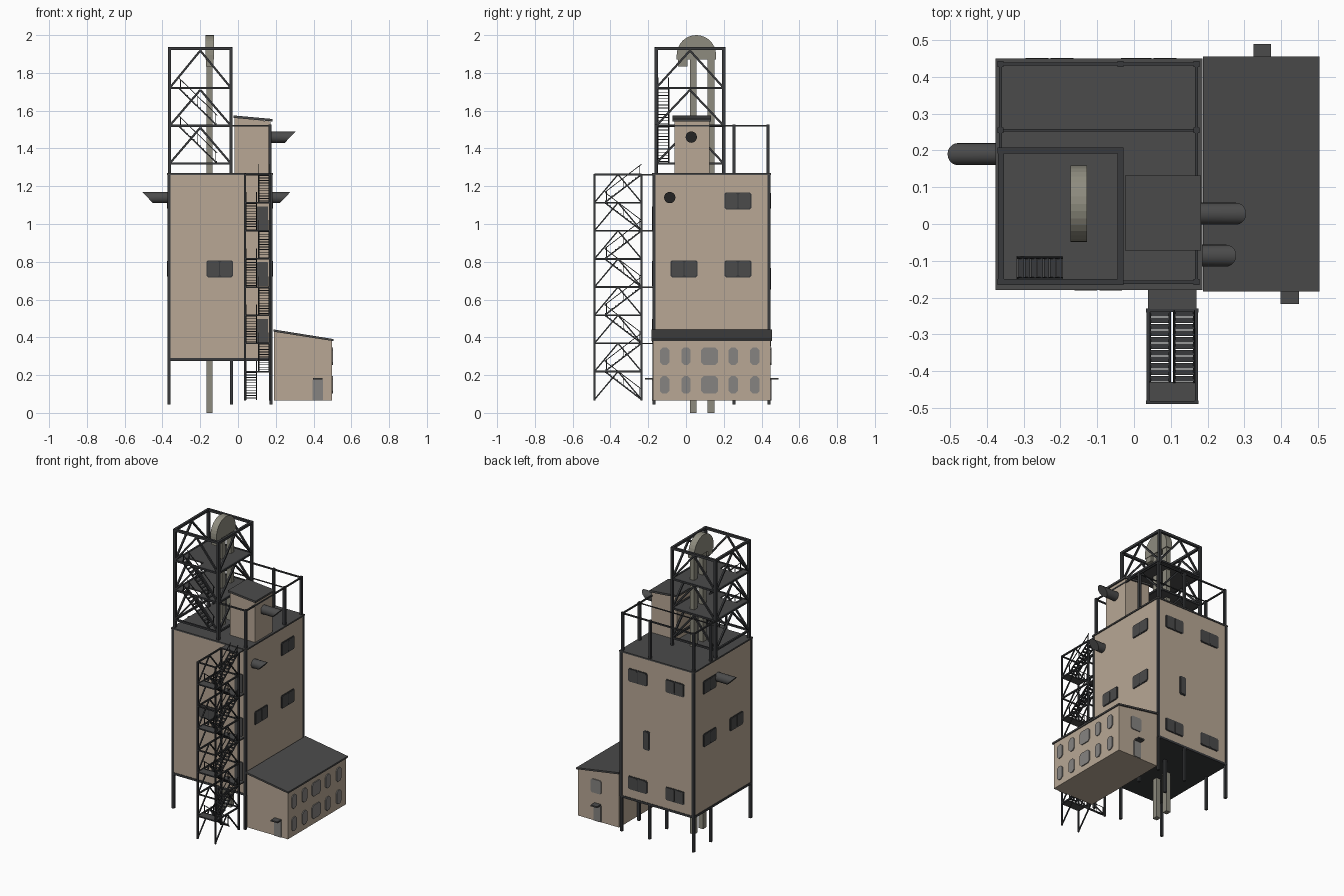
import bpy, bmesh, math
from mathutils import Vector

if "Cube" in bpy.data.objects:
    bpy.data.objects.remove(bpy.data.objects["Cube"])


def material(name, r, g, b):
    m = bpy.data.materials.new(name)
    m.use_nodes = True
    m.diffuse_color = (r, g, b, 1)
    m.node_tree.nodes["Principled BSDF"].inputs["Base Color"].default_value = (r, g, b, 1)
    return m


TAN = material("tan cladding", 0.48, 0.39, 0.30)
DARK = material("dark grey roofing", 0.07, 0.07, 0.07)
STEEL = material("charcoal steel", 0.04, 0.042, 0.045)
GLASS = material("grey glass", 0.24, 0.23, 0.22)
METAL = material("olive grey metal", 0.27, 0.26, 0.21)


class Part:
    """Collects simple solids into one named object."""

    def __init__(self, name, mat):
        self.name, self.mat, self.bm = name, mat, bmesh.new()

    def loft(self, a, b):
        """Solid between two matching point loops."""
        va = [self.bm.verts.new(p) for p in a]
        vb = [self.bm.verts.new(p) for p in b]
        self.bm.faces.new(va)
        self.bm.faces.new(vb)
        n = len(va)
        return [self.bm.faces.new((va[i], va[(i + 1) % n], vb[(i + 1) % n], vb[i])) for i in range(n)]

    def box(self, x0, x1, y0, y1, z0, z1, z0b=None, z1b=None):
        """Box whose bottom and top may slope to other heights at x1."""
        z0b = z0 if z0b is None else z0b
        z1b = z1 if z1b is None else z1b
        ring = lambda y: [(x0, y, z0), (x1, y, z0b), (x1, y, z1b), (x0, y, z1)]
        self.loft(ring(y0), ring(y1))

    def bar(self, p, q, w=0.01):
        """Square bar from p to q."""
        p, q = Vector(p), Vector(q)
        d = (q - p).normalized()
        up = Vector((0, 0, 1)) if abs(d.z) < 0.95 else Vector((0, 1, 0))
        s = d.cross(up).normalized()
        t = s.cross(d)
        ring = [(s * i + t * j) * w / 2 for i, j in ((-1, -1), (1, -1), (1, 1), (-1, 1))]
        self.loft([p + r for r in ring], [q + r for r in ring])

    def plate(self, wall, at, u, z, w, h, cut=0.008, depth=0.006):
        """Thin chamfered plate on a wall such as '+x' placed at coordinate at."""
        s = 1 if wall[0] == "+" else -1
        a, b, c = w / 2, h / 2, cut
        outline = [(-a, c - b), (c - a, -b), (a - c, -b), (a, c - b),
                   (a, b - c), (a - c, b), (c - a, b), (-a, b - c)]

        def place(d):
            if wall[1] == "x":
                return [(at + s * d, u + i, z + j) for i, j in outline]
            return [(u + i, at + s * d, z + j) for i, j in outline]
        self.loft(place(-0.004), place(depth))

    def done(self):
        bmesh.ops.recalc_face_normals(self.bm, faces=self.bm.faces)
        me = bpy.data.meshes.new(self.name)
        self.bm.to_mesh(me)
        self.bm.free()
        me.materials.append(self.mat)
        ob = bpy.data.objects.new(self.name, me)
        bpy.context.scene.collection.objects.link(ob)
        return ob


def single_box(name, mat, *dims):
    p = Part(name, mat)
    p.box(*dims)
    return p.done()


# Main building
X0, X1, Y0, Y1, TOP = -0.37, 0.18, -0.175, 0.445, 1.26
single_box("main_walls", TAN, X0, X1, Y0, Y1, 0.29, TOP)
single_box("main_roof", DARK, X0 - 0.006, X1 + 0.006, Y0 - 0.005, Y1 + 0.005, TOP, TOP + 0.01)
single_box("main_floor", STEEL, X0 - 0.003, X1 + 0.003, Y0 - 0.003, Y1 + 0.003, 0.275, 0.29)

# Legs under the building and posts along its corners
legs = Part("support_legs", STEEL)
for x in (-0.365, -0.035, 0.174):
    for y in (-0.17, 0.255, 0.44):
        legs.bar((x, y, 0.045), (x, y, 0.29), 0.016)
legs.done()
posts = Part("corner_posts", STEEL)
for x in (X0 + 0.005, X1 - 0.005):
    for y in (Y0 + 0.005, Y1 - 0.005):
        posts.bar((x, y, 0.28), (x, y, TOP), 0.017)
posts.done()

# Shuttered windows of the main building: wall, coordinate, along, height
frames, panes = Part("window_frames", STEEL), Part("window_panes", DARK)
spots = [("-y", Y0, -0.097, 0.763)]
for wall, at in (("+x", X1), ("-x", X0)):
    spots += [(wall, at, 0.275, 1.122), (wall, at, 0.275, 0.763), (wall, at, -0.01, 0.763)]
for x in (0.05, -0.23):
    spots += [("+y", Y1, x, 1.122), ("+y", Y1, x, 0.392)]
for wall, at, u, z in spots:
    frames.plate(wall, at, u, z, 0.142, 0.09, depth=0.003)
    for side in (-1, 1):
        panes.plate(wall, at, u + side * 0.034, z, 0.062, 0.082)
frames.plate("+y", Y1, -0.017, 0.71, 0.05, 0.13, depth=0.003)
panes.plate("+y", Y1, -0.017, 0.71, 0.036, 0.115)
frames.done()
panes.done()

# Doors opening onto the stair landings
doors = Part("landing_doors", DARK)
for z in (0.37, 0.67, 0.965):
    doors.plate("-y", Y0, 0.13, z + 0.065, 0.06, 0.125, 0.003)
doors.done()

# Low annex with lean-to roof
single_box("annex_walls", TAN, 0.19, 0.497, -0.175, 0.447, 0.065, 0.43, 0.065, 0.382)
single_box("annex_roof", DARK, 0.187, 0.505, -0.183, 0.456, 0.43, 0.442, 0.38, 0.391)
glass = Part("annex_windows", GLASS)
for z in (0.148, 0.3):
    for y, w in ((-0.113, 0.05), (0, 0.05), (0.125, 0.09), (0.25, 0.05), (0.365, 0.05)):
        glass.plate("+x", 0.497, y, z, w, 0.092, 0.014)
glass.plate("+y", 0.447, 0.36, 0.3, 0.08, 0.092, 0.01)
glass.done()
doors = Part("annex_doors", GLASS)
doors.plate("-y", -0.175, 0.423, 0.122, 0.055, 0.112, 0.003)
doors.plate("+y", 0.447, 0.35, 0.122, 0.055, 0.112, 0.003)
doors.done()
canopy = Part("door_canopies", DARK)
canopy.box(0.398, 0.448, -0.218, -0.175, 0.177, 0.186)
canopy.box(0.325, 0.373, 0.447, 0.49, 0.177, 0.186)
canopy.done()

# Rooftop cabin
single_box("cabin_walls", TAN, -0.018, 0.172, -0.062, 0.124, TOP, 1.562, TOP, 1.543)
single_box("cabin_roof", DARK, -0.025, 0.182, -0.072, 0.132, 1.562, 1.575, 1.543, 1.556)


# Vent ducts with slanted mouths
def duct(name, x, tip, y, z, r=0.03, n=20):
    s = 1 if tip > x else -1
    p = Part(name, DARK)
    ring = [(r * math.cos(2 * math.pi * i / n), r * math.sin(2 * math.pi * i / n)) for i in range(n)]
    sides = p.loft([(x, y + a, z + b) for a, b in ring],
                   [(tip - s * (r - b) * 0.95, y + a, z + b) for a, b in ring])
    for f in sides:
        f.smooth = True
    p.done()


duct("cabin_duct", 0.165, 0.305, 0.028, 1.46)
duct("front_duct", 0.175, 0.278, -0.086, 1.14)
duct("side_duct", -0.365, -0.507, 0.19, 1.14)

# Roof railing
rail = Part("roof_railing", STEEL)
path = [(-0.363, 0.2), (-0.363, 0.255), (-0.363, 0.435), (-0.037, 0.435),
        (0.17, 0.435), (0.17, 0.255), (0.17, -0.158), (-0.037, -0.158)]
for x, y in path[1:-1]:
    rail.bar((x, y, TOP), (x, y, 1.528), 0.016)
for (xa, ya), (xb, yb) in zip(path, path[1:]):
    rail.bar((xa, ya, 1.52), (xb, yb, 1.52), 0.009)
rail.bar((-0.363, 0.255, 1.52), (0.17, 0.255, 1.52), 0.006)
rail.done()

# Lattice head tower
TX, TY = (-0.362, -0.037), (-0.158, 0.2)
corners = [(TX[0], TY[0]), (TX[1], TY[0]), (TX[1], TY[1]), (TX[0], TY[1])]
levels = (1.32, 1.52, 1.72, 1.928)
tower = Part("tower_frame", STEEL)
for i, (x, y) in enumerate(corners):
    tower.bar((x, y, TOP), (x, y, 1.935), 0.017)
    x2, y2 = corners[(i + 1) % 4]
    for k, z in enumerate(levels):
        tower.bar((x, y, z), (x2, y2, z), 0.016 if k == 3 else 0.012)
    for lo, hi in zip(levels, levels[1:]):
        mid = ((x + x2) / 2, (y + y2) / 2, hi - 0.01)
        tower.bar((x, y, lo), mid, 0.011)
        tower.bar((x2, y2, lo), mid, 0.011)
tower.done()
deck = Part("tower_decks", DARK)
for z in (1.52, 1.72):
    deck.box(*TX, -0.088, TY[1], z - 0.005, z + 0.003)
    deck.box(-0.195, TX[1], TY[0], -0.088, z - 0.005, z + 0.003)
    deck.box(TX[0], -0.32, TY[0], -0.088, z - 0.005, z + 0.003)
deck.done()


# A stair flight: two stringers, treads and handrails between two ends
def flight(part, a, b, across, steps):
    a, b, side = Vector(a), Vector(b), Vector(across) / 2
    for s in (side, -side):
        part.bar(a + s, b + s, 0.007)
        lift = Vector((0, 0, 0.055))
        part.bar(a + s + lift, b + s + lift, 0.004)
        for t in (0.05, 0.5, 0.95):
            foot = a.lerp(b, t) + s
            part.bar(foot, foot + lift, 0.004)
    run = (b - a) / steps
    run.z = 0
    for i in range(steps):
        m = a.lerp(b, (i + 0.5) / steps)
        ring = [m + side - run * 0.42, m + side + run * 0.42, m - side + run * 0.42, m - side - run * 0.42]
        part.loft(ring, [p + Vector((0, 0, 0.004)) for p in ring])


stairs = Part("tower_stairs", STEEL)
for z in (1.32, 1.52):
    flight(stairs, (-0.11, -0.12, z), (-0.315, -0.12, z + 0.2), (0, 0.056, 0), 12)
stairs.done()

# Bucket elevator: rounded head, outlet and twin trunks
head = Part("elevator_head", METAL)
arc = [(0.055 + 0.104 * math.cos(math.pi * i / 16), 1.896 + 0.104 * math.sin(math.pi * i / 16)) for i in range(17)]
outline = [(0.159, 1.87), *arc, (-0.049, 1.87)]
head.loft([(-0.173, y, z) for y, z in outline], [(-0.128, y, z) for y, z in outline])
head.box(-0.17, -0.131, -0.042, 0.008, 1.835, 1.872)
head.done()
trunks = Part("elevator_trunks", METAL)
for y in (0.02, 0.115):
    trunks.box(-0.167, -0.134, y, y + 0.036, 0, 1.872)
trunks.done()

# Outside stair tower: frame with braced sides
SX, SY = (0.038, 0.17), (-0.485, -0.235)
frame = Part("stair_frame", STEEL)
heights = [0.07 + 0.149 * i for i in range(9)]
for x in SX:
    for y in SY:
        frame.bar((x, y, 0.065), (x, y, 1.266), 0.01)
    for lo, hi in zip(heights, heights[1:]):
        frame.bar((x, SY[0], hi), (x, SY[1], hi), 0.009)
        for y in SY:
            frame.bar((x, y, lo), (x, sum(SY) / 2, hi), 0.007)
for y in SY:
    for z in heights[1:]:
        frame.bar((SX[0], y, z), (SX[1], y, z), 0.008)
frame.done()

# Landings, bridges to the building and alternating flights
landing, steps = Part("stair_landings", DARK), Part("stair_flights", STEEL)
for i, z in enumerate(heights):
    if i % 2:
        landing.box(*SX, SY[0], -0.43, z - 0.004, z + 0.003)
    elif i:
        landing.box(*SX, SY[1], Y0, z - 0.004, z + 0.003)
    if i < 8:
        x, ya, yb = (0.137, -0.43, -0.235) if i % 2 else (0.07, -0.235, -0.43)
        flight(steps, (x, ya, z), (x, yb, z + 0.149), (0.055, 0, 0), 11)
landing.done()
steps.done()
